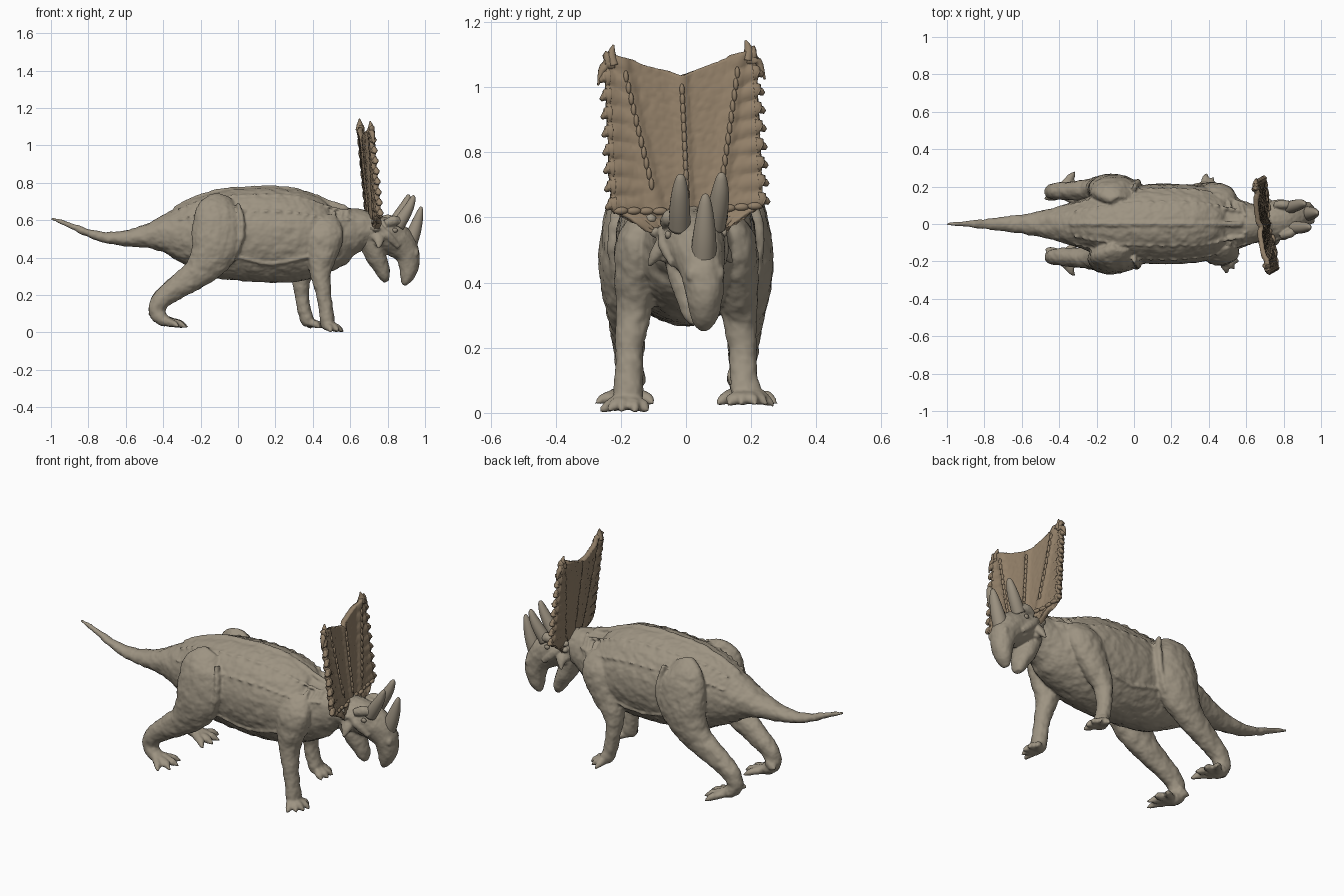
import bpy, bmesh, math, random
from mathutils import Vector, Matrix

random.seed(4)

def material(name, col):
    m = bpy.data.materials.new(name)
    m.diffuse_color = (*col, 1)
    return m

SKIN = material("skin", (0.34, 0.295, 0.225))
FRILL = material("frill_skin", (0.29, 0.215, 0.14))
HORN = material("horn", (0.32, 0.275, 0.21))

def spline(pts, sub):
    """Catmull-Rom through tuples of any length."""
    out = []
    P = [pts[0]] + list(pts) + [pts[-1]]
    for i in range(1, len(P) - 2):
        for k in range(sub):
            t = k / sub
            out.append([0.5 * (2*b + (c-a)*t + (2*a-5*b+4*c-d)*t*t + (3*b-a-3*c+d)*t**3)
                        for a, b, c, d in zip(*P[i-1:i+3])])
    return out + [list(pts[-1])]

def tube(bm, pts, sub=5, seg=20):
    """Points are (x, y, z, in-plane radius, sideways radius)."""
    path = spline(pts, sub)
    rings = []
    for i, p in enumerate(path):
        t = (Vector(path[min(i+1, len(path)-1)][:3]) - Vector(path[max(i-1, 0)][:3])).normalized()
        ref = Vector((0, 1, 0)) if abs(t.y) < 0.85 else Vector((1, 0, 0))
        side = (ref - t * ref.dot(t)).normalized()
        up = t.cross(side)
        a, b = max(p[3], 0.001), max(p[4], 0.001)
        rings.append([bm.verts.new(Vector(p[:3]) + up*a*math.cos(q) + side*b*math.sin(q))
                      for q in (2*math.pi*k/seg for k in range(seg))])
    for r, s in zip(rings, rings[1:]):
        for k in range(seg):
            bm.faces.new((r[k], r[(k+1) % seg], s[(k+1) % seg], s[k]))
    bm.faces.new(rings[0])
    bm.faces.new(rings[-1])

def ball(bm, loc, scale):
    bmesh.ops.create_icosphere(bm, subdivisions=2, radius=1,
        matrix=Matrix.Translation(loc) @ Matrix.Diagonal((*scale, 1)))

def finish(name, bm, mat, xf=None, voxel=None, rough=0.0):
    bmesh.ops.recalc_face_normals(bm, faces=bm.faces)
    if xf:
        bm.transform(xf)
    me = bpy.data.meshes.new(name)
    bm.to_mesh(me)
    bm.free()
    me.materials.append(mat)
    for f in me.polygons:
        f.use_smooth = True
    ob = bpy.data.objects.new(name, me)
    bpy.context.collection.objects.link(ob)
    if voxel:
        r = ob.modifiers.new("blend", 'REMESH')
        r.mode, r.voxel_size, r.use_smooth_shade = 'VOXEL', voxel, True
        s = ob.modifiers.new("soften", 'SMOOTH')
        s.factor, s.iterations = 0.5, 3
        tex = bpy.data.textures.new(name + "_wrinkles", 'CLOUDS')
        tex.noise_scale = 0.045
        d = ob.modifiers.new("wrinkles", 'DISPLACE')
        d.texture, d.strength, d.mid_level = tex, rough, 0.5
    return ob

def turn(yaw, roll, pivot=(0.69, 0, 0.62)):
    T = Matrix.Translation(pivot)
    return T @ Matrix.Rotation(math.radians(yaw), 4, 'Z') @ Matrix.Rotation(math.radians(roll), 4, 'X') @ T.inverted()

# torso, tail and neck: x, top, bottom, half width
bm = bmesh.new()
profile = [(-1.0, .618, .603, .008), (-.9, .588, .56, .016), (-.8, .552, .51, .026), (-.7, .538, .475, .038),
           (-.6, .545, .46, .052), (-.5, .573, .452, .07), (-.4, .625, .425, .095), (-.3, .685, .37, .125),
           (-.2, .732, .325, .16), (-.1, .758, .29, .19), (0, .77, .278, .208), (.15, .777, .268, .215),
           (.3, .765, .27, .21), (.4, .735, .29, .195), (.5, .695, .335, .155), (.58, .672, .40, .125),
           (.66, .66, .44, .1), (.74, .62, .46, .08)]
body = [(x, 0, (t+b)/2, (t-b)/2, w) for x, t, b, w in profile]
tube(bm, body, 5, 36)

# spine ridge, rows of back scales, flank and neck folds
fine = [p for p in spline(body, 5) if -.35 < p[0] < .6]

def on_body(p, deg):
    q = math.radians(deg)
    return (p[0], p[4]*math.sin(q), p[2] + p[3]*math.cos(q))

tube(bm, [(p[0], 0, p[2] + p[3] - .004, .013, .016) for p in fine[::3]], 3, 10)
for s in (-1, 1):
    for ang in (32, 60):
        for p in fine[2::2]:
            ball(bm, on_body(p, s*ang), (.022, .012, .006))
    tube(bm, [(*on_body(p, s*(128 - 10*abs(p[0] - .17)/.2)), .01, .01) for p in fine[::2] if -.08 < p[0] < .42], 3, 10)
    for a0, a1, i in ((20, 110, -1), (30, 130, -3), (40, 120, -6)):
        p = fine[i]
        tube(bm, [(x - .0006*(a - a0), y, z, .009, .009) for a in range(a0, a1, 15)
                  for x, y, z in [on_body(p, s*a)]], 3, 10)

def foot(x, y, z, yaw, count, reach):
    for k in range(count):
        a = math.radians(yaw + (k - (count-1)/2) * 30)
        c, s = math.cos(a), math.sin(a)
        tube(bm, [(x + c*d, y + s*d, z + h, r, r*1.1) for d, h, r in
             ((0, .04, .028), (reach*.5, .03, .021), (reach*.75, .022, .018), (reach*1.04, .006, .004))], 4, 12)

# hind legs
for s in (-1, 1):
    tube(bm, [(x, s*y, z, a, b) for x, y, z, a, b in
        ((-.07, .12, .72, .06, .03), (-.1, .165, .64, .125, .07), (-.11, .187, .5, .14, .08),
         (-.15, .188, .4, .115, .075), (-.22, .183, .315, .08, .062), (-.32, .178, .245, .064, .052),
         (-.405, .175, .18, .052, .045), (-.435, .175, .115, .044, .04), (-.405, .177, .07, .035, .042),
         (-.36, .18, .055, .022, .036))])
    tube(bm, [(.0, s*.19, .69, .012, .02), (.02, s*.215, .6, .016, .02), (.015, s*.22, .5, .016, .02),
              (-.03, s*.21, .38, .01, .015)], 4, 12)
    foot(-.395, s*.178, .022, s*6, 4, .125)
    tube(bm, [(-.42, s*.15, .12, .025, .025), (-.45, s*.14, .1, .018, .018), (-.478, s*.135, .1, .005, .005)], 4, 10)

# fore legs, one forward and one back
near = ((.46, .11, .62, .06, .03), (.465, .15, .53, .1, .062), (.45, .158, .42, .082, .062),
        (.44, .158, .33, .06, .055), (.455, .172, .22, .042, .045), (.47, .174, .12, .038, .042),
        (.478, .176, .06, .04, .046), (.482, .177, .025, .032, .04))
far = ((.46, .11, .62, .06, .03), (.45, .15, .53, .1, .062), (.4, .16, .41, .082, .062),
       (.345, .163, .31, .055, .055), (.34, .172, .22, .04, .045), (.353, .177, .12, .036, .042),
       (.37, .182, .07, .036, .046), (.375, .184, .04, .028, .04))
tube(bm, [(x, -y, z, a, b) for x, y, z, a, b in near])
tube(bm, far)
foot(.475, -.177, 0, -15, 5, .085)
foot(.372, .184, .018, 20, 5, .085)
finish("body_and_legs", bm, SKIN, voxel=0.0072, rough=0.012)

# skull with hooked beak, open lower jaw, brows and cheeks
HEAD = turn(12, 2)
bm = bmesh.new()
tube(bm, [(.65, 0, .55, .09, .085), (.74, 0, .535, .09, .1), (.82, 0, .51, .092, .092), (.88, 0, .465, .085, .075),
          (.914, 0, .41, .065, .064), (.92, 0, .35, .054, .056), (.91, 0, .3, .038, .044), (.898, 0, .265, .018, .026),
          (.894, 0, .254, .008, .012)])
tube(bm, [(.70, 0, .50, .06, .08), (.738, 0, .41, .054, .07), (.77, 0, .345, .042, .055),
          (.788, 0, .3, .03, .04), (.798, 0, .272, .012, .02)])
for s in (-1, 1):
    tube(bm, [(.77, s*.085, .585, .02, .018), (.82, s*.078, .6, .028, .025), (.87, s*.06, .59, .02, .02)], 4, 12)
    tube(bm, [(.73, s*.07, .53, .045, .03), (.735, s*.105, .495, .028, .022), (.725, s*.13, .455, .005, .005)], 4, 12)
    tube(bm, [(.74, s*.09, .57, .015, .012), (.79, s*.096, .515, .02, .014), (.85, s*.08, .46, .014, .01)], 4, 12)
    ball(bm, (.945, s*.045, .425), (.02, .016, .025))
    for k in range(4):
        ball(bm, (.71 + .008*k, s*(.115 - .012*k), .6 - .04*k), (.022, .02, .017))
finish("head", bm, SKIN, HEAD, voxel=0.0055, rough=0.008)

# blunt horns and eyes
bm = bmesh.new()
tube(bm, [(.915, 0, .46, .045, .04), (.945, 0, .53, .037, .037), (.966, 0, .595, .028, .029),
          (.98, 0, .645, .017, .019), (.985, 0, .668, .008, .01), (.986, 0, .673, .002, .002)])
finish("nose_horn", bm, HORN, HEAD)
for s, side in ((-1, "right"), (1, "left")):
    bm = bmesh.new()
    tube(bm, [(.845, s*.055, .57, .036, .034), (.88, s*.06, .625, .032, .032), (.908, s*.063, .675, .025, .027),
              (.925, s*.064, .715, .016, .018), (.93, s*.064, .732, .008, .01), (.931, s*.064, .736, .002, .002)])
    finish(side + "_brow_horn", bm, HORN, HEAD)
    bm = bmesh.new()
    ball(bm, (.825, s*.088, .55), (.015, .01, .013))
    finish(side + "_eye", bm, HORN, HEAD)

# tall frill with ribs, rippled edges and a notched top
FR = turn(8, 2)

def frill_point(u, v):
    a = abs(u)
    z = .55 + v * (1.035 + .078*a - .55)
    w = .235 * min(1, .45 + .55*v/.15)
    rib = .012*math.exp(-(u/.07)**2) + .011*math.exp(-((a - .33 - .45*v)/.08)**2)
    ripple = .005 * max(0, a - .5) * 2 * math.cos(2*math.pi*(v - .17)/.1)
    return Vector((.715 - .1*(z - .55) + .018*u*u + rib + ripple, u*w, z))

bm = bmesh.new()
NU, NV = 56, 60
grid = [[bm.verts.new(frill_point(2*i/NU - 1, j/NV) + Vector((random.uniform(-.002, .002), 0, 0)))
         for i in range(NU + 1)] for j in range(NV + 1)]
for j in range(NV):
    for i in range(NU):
        bm.faces.new((grid[j][i], grid[j][i+1], grid[j+1][i+1], grid[j+1][i]))
frill = finish("frill", bm, FRILL, FR)
sol = frill.modifiers.new("thickness", 'SOLIDIFY')
sol.thickness, sol.offset = 0.026, 0

# edge spikes, corner hooks and knob rows of the frill
bm = bmesh.new()
for s in (-1, 1):
    for k in range(8):
        p = frill_point(s*.95, .17 + .1*k)
        tube(bm, [(p.x, p.y, p.z, .027, .016), (p.x + .002, p.y + s*.015, p.z, .021, .014),
                  (p.x + .005, p.y + s*.03, p.z - .01, .007, .006)], 4, 10)
    p = frill_point(s*.88, .985)
    tube(bm, [(p.x, p.y, p.z - .02, .024, .018), (p.x, p.y + s*.006, p.z + .012, .015, .014),
              (p.x - .003, p.y - s*.002, p.z + .042, .003, .003)], 4, 10)
    tube(bm, [(p.x, p.y, p.z - .015, .02, .016), (p.x + .004, p.y + s*.032, p.z - .025, .015, .014),
              (p.x + .01, p.y + s*.052, p.z - .08, .003, .003)], 4, 10)
    for k in range(11):
        v = .3 + .06*k
        ball(bm, frill_point(s*(.33 + .45*v), v) + Vector((.012, 0, 0)), (.009, .008, .02))
    for k in range(5):
        ball(bm, frill_point(s*(.2 + .18*k), .14) + Vector((.012, 0, 0)), (.012, .024, .012))
for k in range(12):
    ball(bm, frill_point(0, .25 + .06*k) + Vector((.012, 0, 0)), (.009, .008, .02))
finish("frill_spikes", bm, FRILL, FR)
